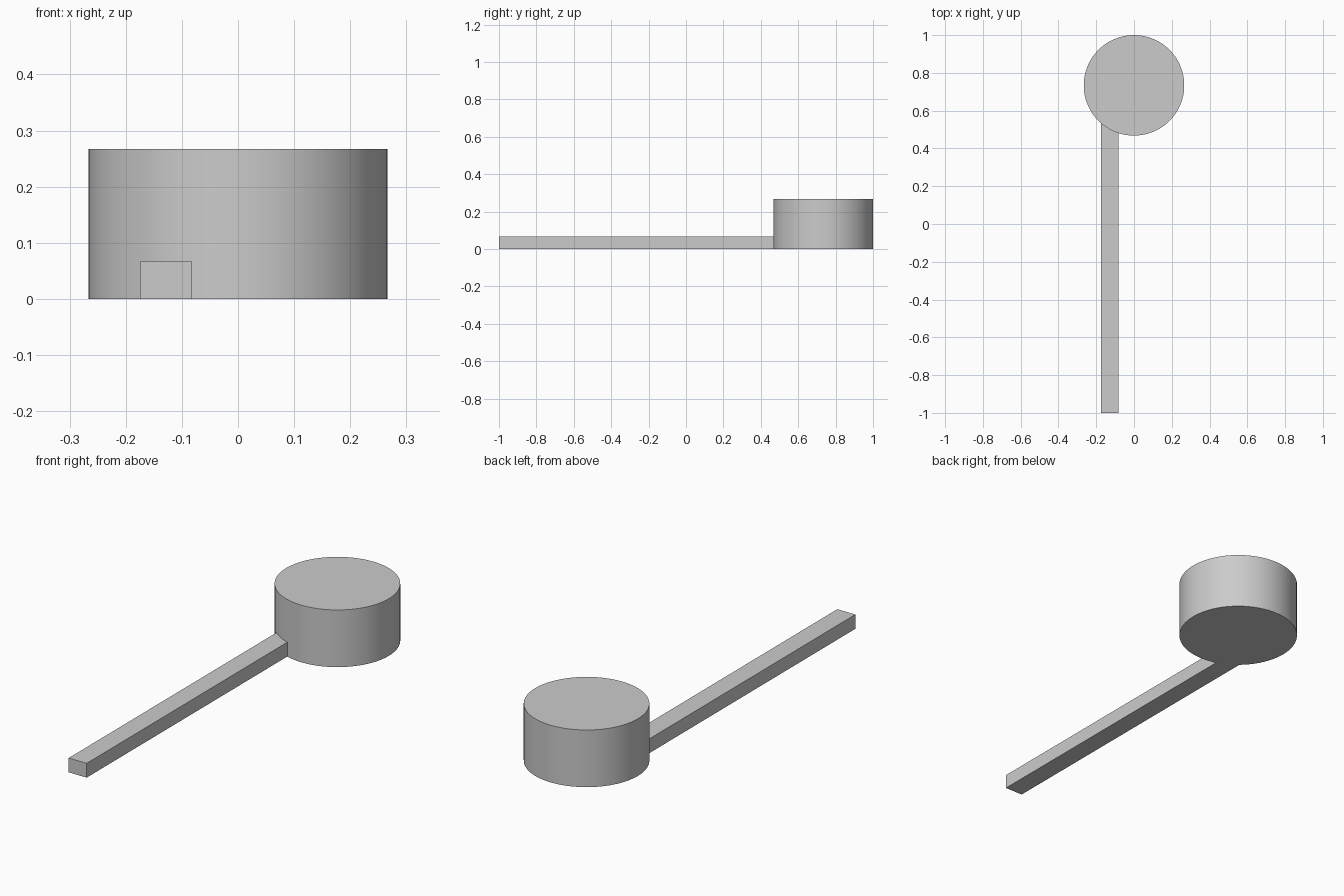
import bpy
import math

cube = bpy.data.objects.get("Cube")
if cube:
    bpy.data.objects.remove(cube, do_unlink=True)

# Single plain grey
COLOUR = (0.6, 0.6, 0.6, 1.0)
grey = bpy.data.materials.new("plain grey")
grey.use_nodes = True
grey.diffuse_color = COLOUR
for node in grey.node_tree.nodes:
    if node.type == 'BSDF_PRINCIPLED':
        node.inputs["Base Color"].default_value = COLOUR


def finish(name):
    obj = bpy.context.object
    obj.name = name
    obj.data.materials.append(grey)
    return obj


# Round head: a short drum at the back
RADIUS, HEIGHT = 0.266, 0.267
HEAD_Y = 1 - RADIUS
bpy.ops.mesh.primitive_cylinder_add(
    vertices=96, radius=RADIUS, depth=HEIGHT, location=(0, HEAD_Y, HEIGHT / 2))
finish("round_head")
bpy.ops.object.shade_smooth_by_angle(angle=math.radians(30))

# Long square bar, off centre, its far end sunk just inside the head
LEFT, RIGHT, TOP = -0.082, -0.175, 0.067
FRONT, BACK = -1.0, 0.54
bpy.ops.mesh.primitive_cube_add(
    size=1, location=((LEFT + RIGHT) / 2, (FRONT + BACK) / 2, TOP / 2))
handle = finish("handle_bar")
handle.scale = (LEFT - RIGHT, BACK - FRONT, TOP)
bpy.ops.object.transform_apply(location=False, rotation=False, scale=True)
